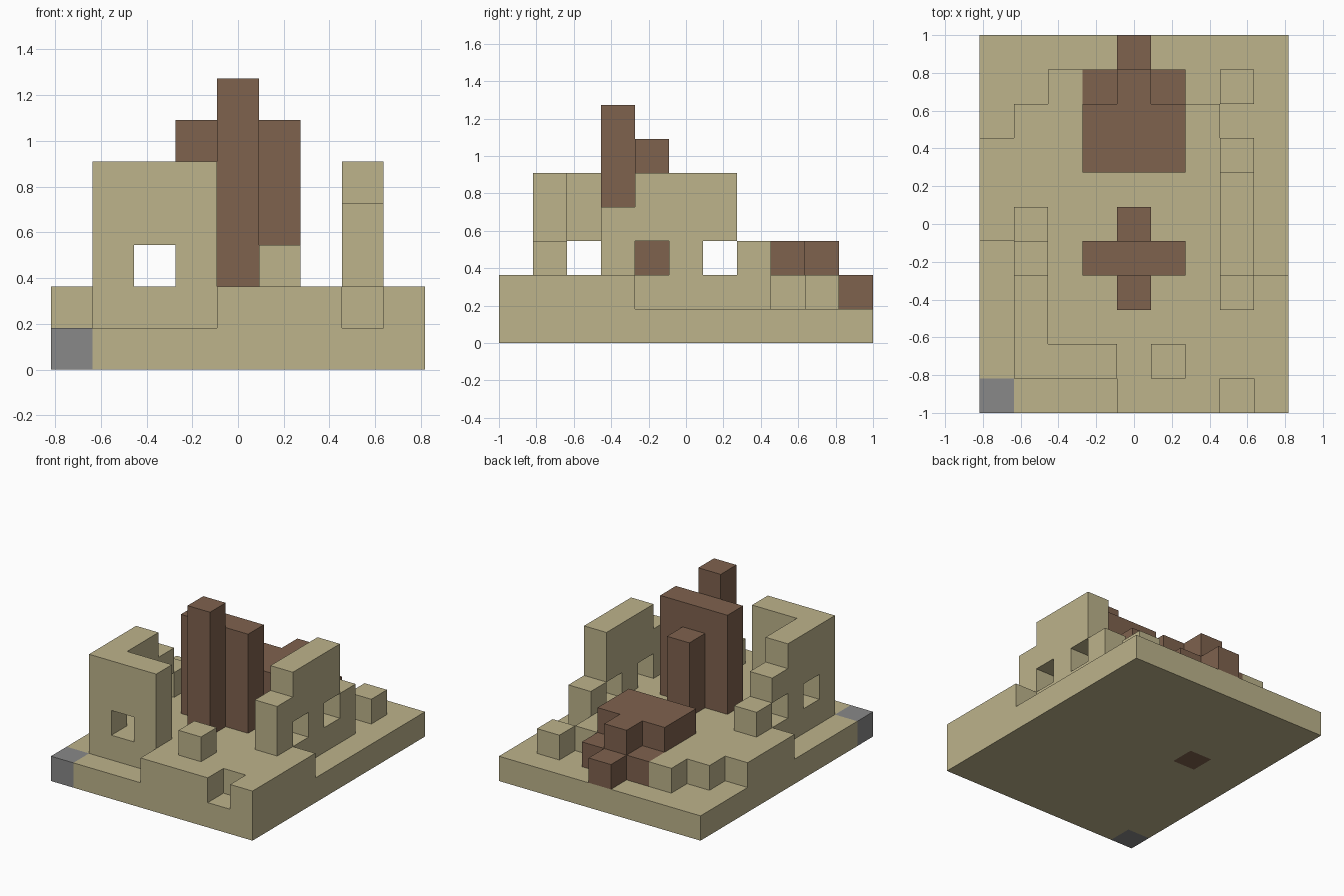
import bpy
import bmesh
from mathutils import Vector

if "Cube" in bpy.data.objects:
    bpy.data.objects.remove(bpy.data.objects["Cube"], do_unlink=True)

NX, NY = 9, 11          # footprint in blocks
S = 2 / NY              # block size


def material(name, rgb):
    m = bpy.data.materials.new(name)
    m.use_nodes = True
    m.diffuse_color = (*rgb, 1)
    bsdf = m.node_tree.nodes["Principled BSDF"]
    bsdf.inputs["Base Color"].default_value = (*rgb, 1)
    bsdf.inputs["Roughness"].default_value = 0.9
    return m


SAND = material("sandstone", (0.508, 0.451, 0.258))
BROWN = material("brown", (0.212, 0.122, 0.076))
GREY = material("grey", (0.246, 0.246, 0.246))

cells = {}              # block position -> part name
parts = {}              # part name -> material


def blocks(name, mat, x, y, z):
    """Fill inclusive block ranges with a part; later parts replace earlier ones."""
    parts[name] = mat
    for i in range(x[0], x[1] + 1):
        for j in range(y[0], y[1] + 1):
            for k in range(z[0], z[1] + 1):
                cells[i, j, k] = name


def clear(*spots):
    for s in spots:
        cells.pop(s, None)


# Ground slab with its corner stone and a buried block
blocks("ground_slab", SAND, (0, 8), (0, 10), (0, 0))
blocks("corner_stone", GREY, (0, 0), (0, 0), (0, 0))
blocks("buried_block", BROWN, (2, 2), (6, 6), (0, 0))

# Raised floor: one strip per column, from first to last row
strips = [(5, 7), (1, 8), (1, 9), (1, 8), (0, 8), (0, 8), (0, 8), (1, 7), (0, 3)]
for col, rows in enumerate(strips):
    blocks("raised_floor", SAND, (col, col), rows, (1, 1))

# Ruined wall on the right side, with the front corner
blocks("corner_wall", SAND, (1, 3), (1, 1), (2, 4))
for rows, top in (((1, 3), 4), ((4, 4), 3), ((5, 5), 2)):
    blocks("corner_wall", SAND, (1, 1), rows, (2, top))
clear((2, 1, 2), (1, 2, 2), (1, 4, 2))

# Ruined wall on the left side
for rows, top in (((3, 3), 3), ((4, 6), 4), ((7, 7), 2)):
    blocks("left_wall", SAND, (7, 7), rows, (2, top))
clear((7, 4, 2), (7, 6, 2))

# Fallen stones
blocks("front_rubble", SAND, (5, 5), (1, 1), (2, 2))
blocks("back_rubble", SAND, (7, 7), (9, 9), (1, 1))

# Central monument
blocks("monument_slab", BROWN, (3, 5), (4, 4), (2, 5))
blocks("monument_pillar", BROWN, (4, 4), (3, 3), (2, 6))
blocks("monument_buttress", BROWN, (4, 4), (5, 5), (2, 4))

# Stepped platform at the back
blocks("back_platform", BROWN, (3, 5), (7, 8), (2, 2))
blocks("back_platform_step", BROWN, (4, 4), (9, 9), (2, 2))
blocks("back_lower_step", BROWN, (3, 5), (9, 9), (1, 1))
blocks("back_lower_step", BROWN, (4, 4), (10, 10), (1, 1))


def build(name, mat):
    """Skin the exposed sides of a part and merge them into large flat faces."""
    bm = bmesh.new()
    for cell in [c for c, owner in cells.items() if owner == name]:
        for axis in range(3):
            for sign in (-1, 1):
                near = list(cell)
                near[axis] += sign
                if tuple(near) in cells:
                    continue
                n, u = Vector(), Vector()
                n[axis] = sign / 2
                u[(axis + 1) % 3] = 0.5
                v = n.cross(u) * 2
                mid = Vector(cell) + Vector((0.5, 0.5, 0.5)) + n
                mid -= Vector((NX / 2, NY / 2, 0))
                ring = (-u - v, u - v, u + v, v - u)
                bm.faces.new([bm.verts.new((mid + r) * S) for r in ring])
    bmesh.ops.remove_doubles(bm, verts=bm.verts, dist=S / 100)
    bmesh.ops.dissolve_limit(bm, angle_limit=0.01, verts=bm.verts, edges=bm.edges)
    mesh = bpy.data.meshes.new(name)
    bm.to_mesh(mesh)
    bm.free()
    mesh.materials.append(mat)
    bpy.context.collection.objects.link(bpy.data.objects.new(name, mesh))


for part_name, part_mat in parts.items():
    build(part_name, part_mat)
